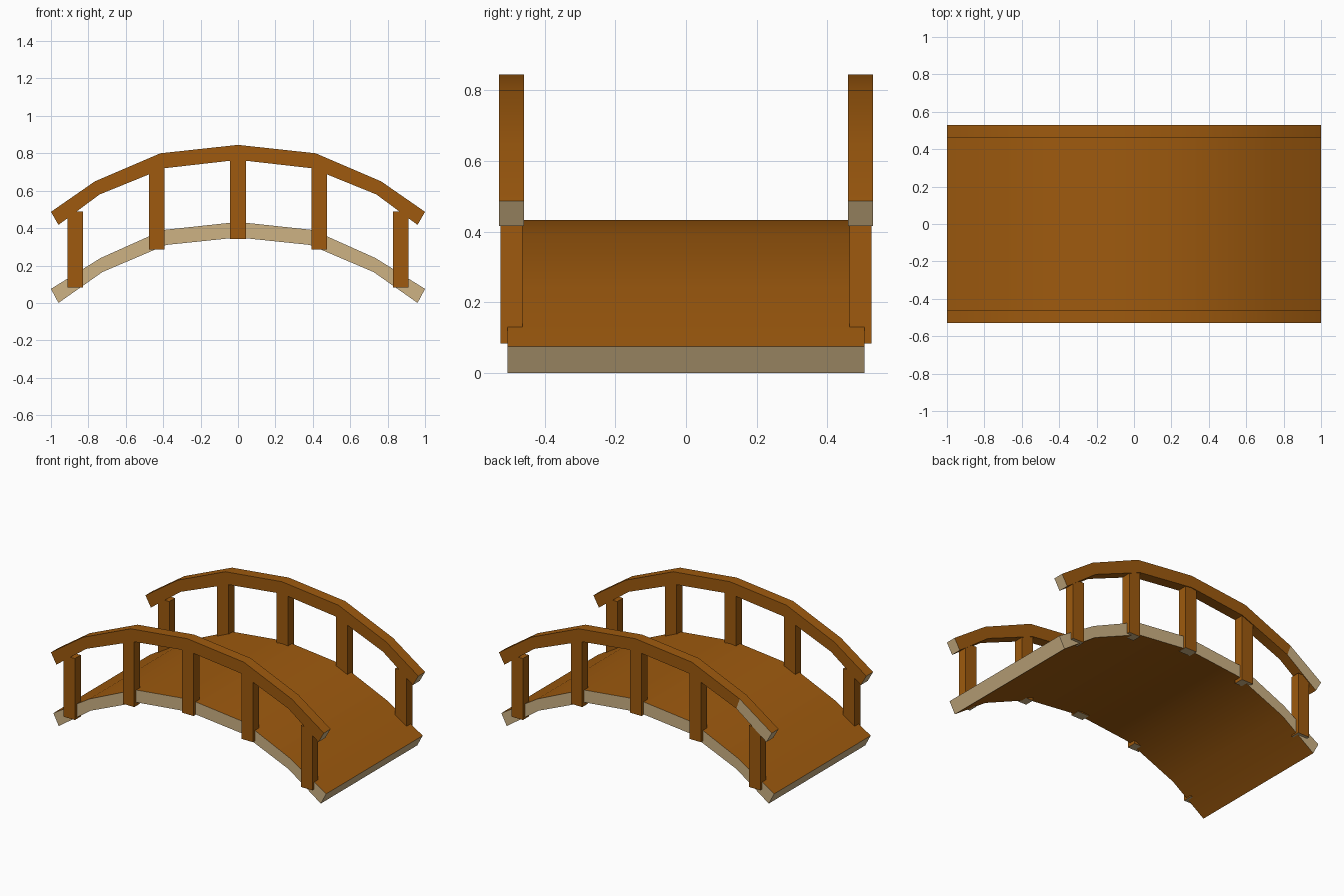
import bpy, bmesh, math

if "Cube" in bpy.data.objects:
    bpy.data.objects.remove(bpy.data.objects["Cube"])


def material(name, rgb):
    m = bpy.data.materials.new(name)
    m.diffuse_color = (*rgb, 1)
    m.use_nodes = True
    m.node_tree.nodes["Principled BSDF"].inputs["Base Color"].default_value = m.diffuse_color
    return m


BROWN = material("brown wood", (0.342, 0.102, 0.0044))
TAN = material("pale cut wood", (0.61, 0.445, 0.231))


def finish(bm, name, rule):
    bmesh.ops.recalc_face_normals(bm, faces=bm.faces)
    for f in bm.faces:
        f.material_index = 1 if rule(f) else 0
    me = bpy.data.meshes.new(name)
    bm.to_mesh(me)
    bm.free()
    me.materials.append(BROWN)
    me.materials.append(TAN)
    ob = bpy.data.objects.new(name, me)
    bpy.context.collection.objects.link(ob)
    return ob


def arch(name, top, bottom, y0, y1, rule):
    # mirrored half profile swept across y as a row of quad segments
    def full(half):
        return half + [(-x, z) for x, z in reversed(half[:-1])]
    bm = bmesh.new()
    rings = []
    for t, b in zip(full(top), full(bottom)):
        rings.append([bm.verts.new((p[0], y, p[1]))
                      for p, y in ((t, y0), (t, y1), (b, y1), (b, y0))])
    for r, s in zip(rings, rings[1:]):
        for i in range(4):
            j = (i + 1) % 4
            bm.faces.new((r[i], r[j], s[j], s[i]))
    bm.faces.new(rings[0])
    bm.faces.new(rings[-1])
    ob = finish(bm, name, rule)
    bpy.ops.object.select_all(action='DESELECT')
    ob.select_set(True)
    bpy.context.view_layer.objects.active = ob
    bpy.ops.object.shade_smooth_by_angle(angle=math.radians(30))


def is_end(f):
    return abs(f.calc_center_median().x) > 0.95


# arched deck with pale sides and ends
arch("deck",
     [(-1, 0.075), (-0.735, 0.24), (-0.4, 0.39), (0, 0.433)],
     [(-0.96, 0), (-0.725, 0.165), (-0.385, 0.31), (0, 0.35)],
     -0.505, 0.505, lambda f: is_end(f) or abs(f.normal.y) > 0.9)

for side, label in ((-1, "front"), (1, "back")):
    # handrail with pale ends; the last outer back segment is pale too
    def rail_rule(f):
        c = f.calc_center_median()
        return is_end(f) or (c.y > 0.52 and c.x < -0.8)
    arch(label + "_handrail",
         [(-1, 0.487), (-0.765, 0.65), (-0.415, 0.8), (0, 0.845)],
         [(-0.96, 0.417), (-0.74, 0.58), (-0.395, 0.72), (0, 0.765)],
         *sorted((side * 0.459, side * 0.53)), rail_rule)

    # upright posts with pale undersides
    for i, (x, z0, z1) in enumerate(((-0.87, 0.083, 0.49), (-0.435, 0.285, 0.73),
                                     (0, 0.342, 0.79), (0.435, 0.285, 0.73),
                                     (0.87, 0.083, 0.49))):
        bm = bmesh.new()
        bmesh.ops.create_cube(bm, size=1)
        for v in bm.verts:
            v.co = (x + v.co.x * 0.084, side * 0.494 + v.co.y * 0.062,
                    (z0 + z1) / 2 + v.co.z * (z1 - z0))
        finish(bm, f"{label}_post_{i + 1}", lambda f: f.normal.z < -0.9)
